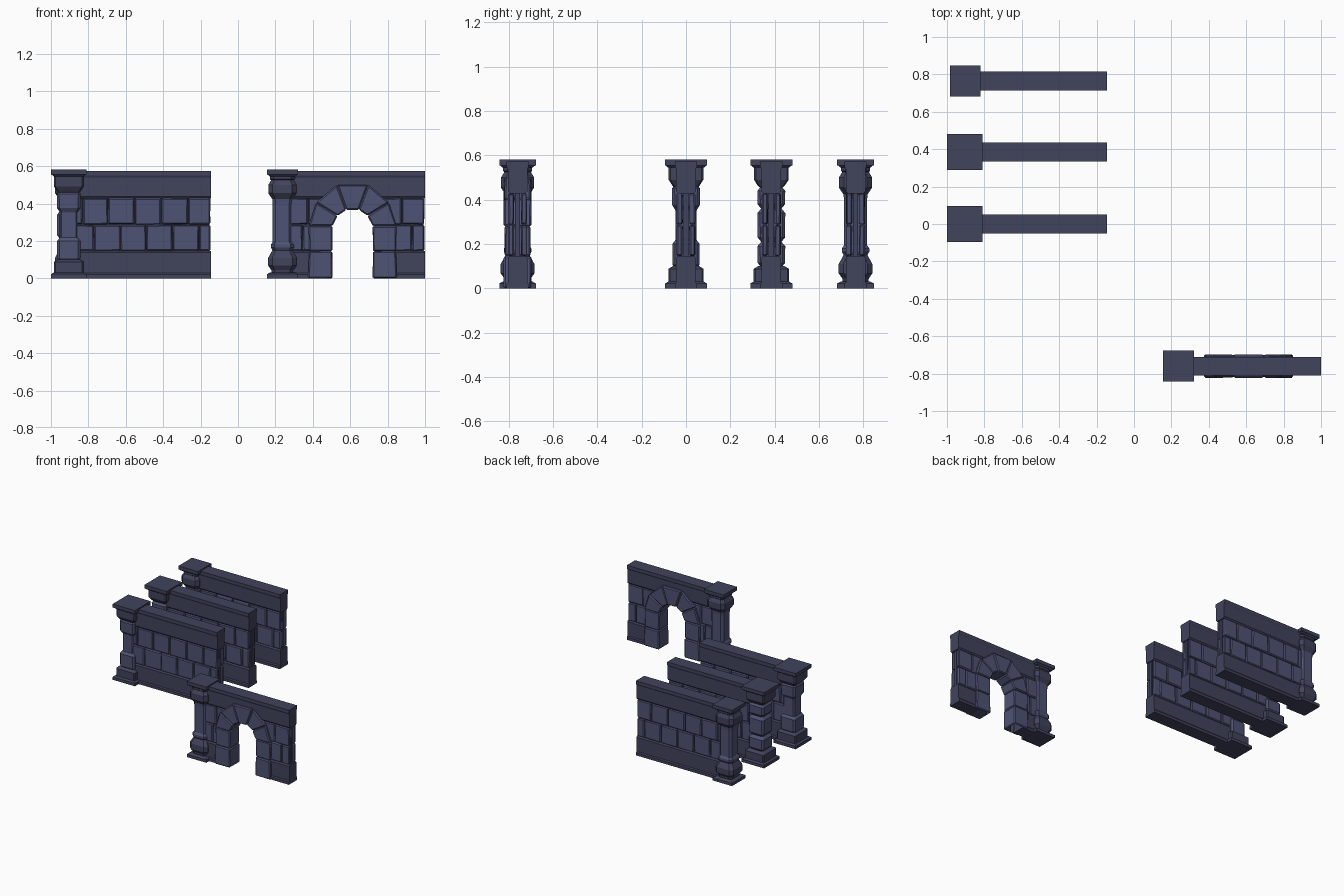
import bpy, bmesh, random
from mathutils import Vector

if "Cube" in bpy.data.objects:
    bpy.data.objects.remove(bpy.data.objects["Cube"])
random.seed(4)


def mat(name, col):
    m = bpy.data.materials.new(name)
    m.diffuse_color = (*col, 1)
    m.use_nodes = True
    m.node_tree.nodes["Principled BSDF"].inputs["Base Color"].default_value = m.diffuse_color
    return m


TRIM = mat("dark_stone", (0.052, 0.057, 0.108))
STONE = mat("light_stone", (0.078, 0.086, 0.175))


def finish(bm, name, m):
    bmesh.ops.recalc_face_normals(bm, faces=bm.faces)
    me = bpy.data.meshes.new(name)
    bm.to_mesh(me)
    bm.free()
    me.materials.append(m)
    ob = bpy.data.objects.new(name, me)
    bpy.context.collection.objects.link(ob)
    return ob


def prism(bm, pts, y0, y1, bev=0.0, jit=0.0):
    """Extrude an xz polygon from y0 to y1, chamfer its edges and chip its corners."""
    t = bmesh.new()
    a, b = [[t.verts.new((x, y, z)) for x, z in pts] for y in (y0, y1)]
    n = len(pts)
    t.faces.new(a)
    t.faces.new(b[::-1])
    for i in range(n):
        j = (i + 1) % n
        t.faces.new((a[i], b[i], b[j], a[j]))
    if bev:
        bmesh.ops.bevel(t, geom=t.edges[:], offset=bev, segments=1, affect='EDGES', profile=0.5)
    for v in t.verts:
        v.co += Vector([random.uniform(-jit, jit) for _ in range(3)])
    me = bpy.data.meshes.new("tmp")
    t.to_mesh(me)
    t.free()
    bm.from_mesh(me)
    bpy.data.meshes.remove(me)


def rect(x0, x1, z0, z1):
    return [(x0, z0), (x1, z0), (x1, z1), (x0, z1)]


def band(name, x0, x1, y, prof):
    """Moulding running along x; prof is the half cross-section (half depth, z)."""
    bm = bmesh.new()
    sec = [(d, z) for d, z in prof] + [(-d, z) for d, z in reversed(prof)]
    a, b = [[bm.verts.new((x, y + d, z)) for d, z in sec] for x in (x0, x1)]
    n = len(sec)
    bm.faces.new(a)
    bm.faces.new(b)
    for i in range(n):
        j = (i + 1) % n
        bm.faces.new((a[i], a[j], b[j], b[i]))
    return finish(bm, name, TRIM)


BASE = [(.05, 0), (.05, .02), (.044, .028), (.044, .137), (.036, .147)]
TOP = [(.036, .428), (.044, .438), (.044, .538), (.05, .55), (.05, .573)]


def bricks(name, y, rows):
    """Two-sided brick courses; each row is (z0, z1, list of joints)."""
    bm = bmesh.new()
    for z0, z1, xs in rows:
        for x0, x1 in zip(xs, xs[1:]):
            for s in (-1, 1):
                r = rect(x0 + .002, x1 - .002, z0 + .002, z1 - .002)
                prism(bm, r, *sorted((y + s * .016, y + s * .042)), .006, .0015)
    return finish(bm, name, STONE)


def pillar(x, y, parts):
    """Stacked pillar; each part is (name, material, corner cut, [(half width, z)...])."""
    for name, m, cut, prof in parts:
        bm = bmesh.new()
        rings = []
        for w, z in prof:
            c = w * (1 - cut)
            pts = [(w, c), (c, w), (-c, w), (-w, c), (-w, -c), (-c, -w), (c, -w), (w, -c)] \
                if cut else [(w, w), (-w, w), (-w, -w), (w, -w)]
            rings.append([bm.verts.new((x + px, y + py, z)) for px, py in pts])
        n = len(rings[0])
        for a, b in zip(rings, rings[1:]):
            for i in range(n):
                j = (i + 1) % n
                bm.faces.new((a[i], a[j], b[j], b[i]))
        bm.faces.new(rings[0])
        bm.faces.new(rings[-1])
        finish(bm, name, m)


# Shared plinth and capital shapes
def plinth(w):
    return ("pillar_plinth", TRIM, 0, [(w, 0), (w, .022), (w - .014, .03)])


def cap(w):
    return ("pillar_cap", TRIM, 0, [(w - .014, .545), (w - .006, .553), (w, .555), (w, .582)])


SQUARE_FOOT = ("pillar_foot", TRIM, .1, [(.08, .025), (.08, .088), (.06, .1)])
SQUARE_HEAD = ("pillar_head", TRIM, .1, [(.052, .455), (.062, .465), (.078, .49), (.078, .55)])
slim = [plinth(.095), SQUARE_FOOT,
        ("pillar_lower_block", STONE, .2, [(.054, .095), (.062, .11), (.062, .2), (.048, .218)]),
        ("pillar_shaft", STONE, .2, [(.048, .21), (.048, .35), (.052, .365)]),
        ("pillar_upper_block", STONE, .2, [(.046, .35), (.062, .375), (.064, .45), (.056, .462)]),
        SQUARE_HEAD, cap(.095)]
blocky = [plinth(.095), SQUARE_FOOT]
for z0, z1 in ((.095, .21), (.21, .36), (.36, .46)):
    blocky.append(("pillar_block", STONE, .2,
                   [(.046, z0), (.062, z0 + .02), (.063, z1 - .02), (.046, z1)]))
blocky += [SQUARE_HEAD, cap(.095)]
bulged = [plinth(.0825),
          ("pillar_lower_bulge", TRIM, .3, [(.056, .022), (.06, .045), (.076, .068), (.076, .11), (.054, .15)]),
          ("pillar_shaft", STONE, .3, [(.05, .14), (.053, .15), (.062, .165), (.062, .18), (.052, .195),
                                       (.052, .4), (.056, .44)]),
          ("pillar_upper_bulge", TRIM, .3, [(.052, .42), (.075, .455), (.075, .5), (.06, .525), (.066, .53),
                                            (.066, .55)]),
          cap(.0825)]

# Three straight wall sections
for y, px, parts in ((0, -.905, slim), (.385, -.905, blocky), (.765, -.9025, bulged)):
    pillar(px, y, parts)
    band("wall_base", px, -.145, y, BASE)
    band("wall_top", px, -.145, y, TOP)
    bm = bmesh.new()
    prism(bm, rect(px, -.152, .14, .435), y - .012, y + .012)
    finish(bm, "wall_core", TRIM)
    bricks("wall_bricks", y, [
        (.145, .287, [-.9, -.77, -.63, -.49, -.35, -.208, -.147]),
        (.287, .43, [-.9, -.83, -.695, -.553, -.41, -.267, -.147])])

# Archway section
y = -.76
pillar(.2375, y, bulged)
band("arch_wall_top", .2375, 1, y, TOP)
for x0, x1 in ((.2375, .42), (.81, 1)):
    band("arch_wall_base", x0, x1, y, BASE)
    bm = bmesh.new()
    prism(bm, rect(x0, min(x1 + .02, .993), .14, .435), y - .012, y + .012)
    finish(bm, "arch_wall_core", TRIM)
bricks("arch_wall_bricks_left", y, [(.145, .287, [.24, .345, .44]), (.287, .43, [.24, .375, .46])])
bricks("arch_wall_bricks_right", y, [(.145, .287, [.8, .93, .998]), (.287, .43, [.765, .875, .998])])

# Arch stones: jamb blocks and voussoirs, mirrored about the arch centre
cx = .6125
outer = [(.2375, 0), (.232, .145), (.2345, .28), (.195, .405), (.083, .5)]
inner = [(.1075, 0), (.109, .145), (.1075, .28), (.08, .335), (.034, .366)]
bm = bmesh.new()
for s in (-1, 1):
    for i in range(4):
        quad = [outer[i], inner[i], inner[i + 1], outer[i + 1]]
        d = .062 if i % 2 == 0 else .058
        prism(bm, [(cx + s * px, pz) for px, pz in quad], y - d, y + d, .007, .001)
o, i = outer[-1], inner[-1]
prism(bm, [(cx - o[0], o[1]), (cx - i[0], i[1]), (cx + i[0], i[1]), (cx + o[0], o[1])],
      y - .062, y + .062, .007, .001)
bmesh.ops.bisect_plane(bm, geom=bm.verts[:] + bm.edges[:] + bm.faces[:], plane_co=(0, 0, 0),
                       plane_no=(0, 0, -1), clear_outer=True)
finish(bm, "arch_stones", STONE)
